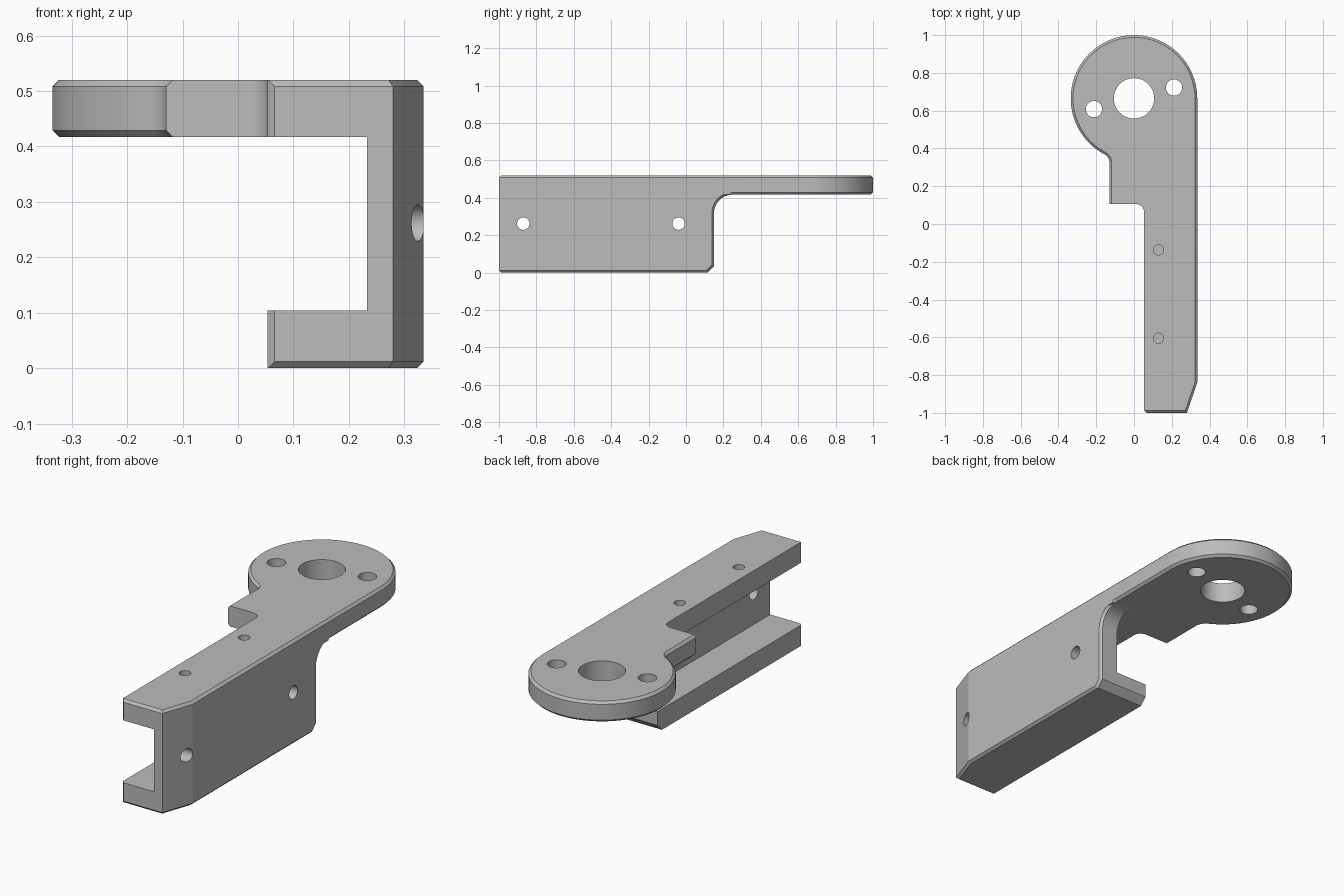
import bpy
import bmesh
from math import cos, sin, radians
from mathutils import Vector, Matrix

if "Cube" in bpy.data.objects:
    bpy.data.objects.remove(bpy.data.objects["Cube"])

CH = 0.012                      # edge chamfer
HEIGHT = 0.52
PLATE_Z, FLANGE_Z = 0.417, 0.104
LEFT, WEB, RIGHT = 0.053, 0.233, 0.335
HEAD_Y = 0.665

grey = bpy.data.materials.new("machined grey")
grey.use_nodes = True
grey.diffuse_color = (0.5, 0.5, 0.5, 1)
grey.node_tree.nodes["Principled BSDF"].inputs["Base Color"].default_value = (0.5, 0.5, 0.5, 1)


def make(name, bm):
    bmesh.ops.recalc_face_normals(bm, faces=bm.faces)
    mesh = bpy.data.meshes.new(name)
    bm.to_mesh(mesh)
    bm.free()
    mesh.materials.append(grey)
    ob = bpy.data.objects.new(name, mesh)
    bpy.context.collection.objects.link(ob)
    return ob


def loft(name, rings):
    """Closed solid through rings of equal length."""
    bm = bmesh.new()
    rows = [[bm.verts.new(p) for p in ring] for ring in rings]
    n = len(rows[0])
    for a, b in zip(rows, rows[1:]):
        for i in range(n):
            j = (i + 1) % n
            bm.faces.new((a[i], a[j], b[j], b[i]))
    bm.faces.new(rows[0])
    bm.faces.new(rows[-1])
    return make(name, bm)


def inset(pts, dist):
    """Move each edge of a counter-clockwise outline inward by its own distance."""
    out = []
    for i, p in enumerate(pts):
        p = Vector(p)
        e1 = (p - Vector(pts[i - 1])).normalized()
        e2 = (Vector(pts[(i + 1) % len(pts)]) - p).normalized()
        a, b = Vector((-e1.y, e1.x)), Vector((-e2.y, e2.x))
        d1, d2 = dist[i - 1], dist[i]
        det = a.x * b.y - a.y * b.x
        if abs(det) < 1e-4:
            v = b * d2
        else:
            v = Vector((d1 * b.y - d2 * a.y, d2 * a.x - d1 * b.x)) / det
        out.append(tuple(p + v))
    return out


def arc(cx, cy, r, start, end, steps):
    angles = [radians(start + (end - start) * i / steps) for i in range(steps + 1)]
    return [(cx + r * cos(t), cy + r * sin(t)) for t in angles]


def at_z(pts, z):
    return [(x, y, z) for x, y in pts]


def at_x(pts, x):
    return [(x, y, z) for y, z in pts]


def box(name, lo, hi):
    x0, y0, z0 = lo
    x1, y1, z1 = hi
    base = [(x0, y0), (x1, y0), (x1, y1), (x0, y1)]
    return loft(name, [at_z(base, z0), at_z(base, z1)])


def drill(name, centre, r, depth, axis="Z"):
    bm = bmesh.new()
    turn = Matrix.Rotation(radians(90), 4, "Y") if axis == "X" else Matrix()
    bmesh.ops.create_cone(bm, cap_ends=True, segments=48, radius1=r, radius2=r,
                          depth=depth, matrix=Matrix.Translation(centre) @ turn)
    return make(name, bm)


def combine(ob, tool, operation):
    mod = ob.modifiers.new(operation.lower(), "BOOLEAN")
    mod.operation, mod.solver, mod.object = operation, "EXACT", tool
    tool.hide_render = True
    bpy.context.view_layer.objects.active = ob
    bpy.ops.object.modifier_apply(modifier=mod.name)
    bpy.data.objects.remove(tool)


# Top plate: outline pieces with (points, top chamfer, bottom chamfer)
front = [(LEFT + 0.013, -1), (0.28, -1)]
pieces = [
    (front + [(RIGHT, -0.84), (RIGHT, 0.24)], CH, 0),
    ([(RIGHT, 0.25)], CH, CH),
    (arc(0, HEAD_Y, RIGHT, 0, 242.1, 56), CH, CH),
    (arc(-0.18, 0.325, 0.05, 62.1, 0, 8)[1:], CH, CH),
    ([(-0.13, 0.105)], 0, 0),
    (arc(LEFT - 0.04, 0.065, 0.04, 90, 0, 10), 0, 0),
    ([(LEFT, -0.987)], 0, 0),
]
outline, top, bottom = [], [], []
for pts, t, b in pieces:
    outline += pts
    top += [t] * len(pts)
    bottom += [b] * len(pts)
bracket = loft("bracket", [
    at_z(inset(outline, bottom), PLATE_Z),
    at_z(outline, PLATE_Z + CH),
    at_z(outline, HEIGHT - CH),
    at_z(inset(outline, top), HEIGHT)])

# Lower channel: web and bottom flange
base = front + [(RIGHT, -0.84), (RIGHT, 0.4), (LEFT, 0.4), (LEFT, -0.987)]
channel = loft("channel", [
    at_z(inset(base, [CH, CH, CH, 0, 0, 0]), 0),
    at_z(base, CH),
    at_z(base, 0.46)])

# Side profile trims the channel's rear end with a cut corner and a fillet
fillet = arc(0.25, PLATE_Z - 0.1, 0.1, 180, 90, 12)
side = [(-1.2, -0.2), (-0.085, -0.2), (0.15, 0.035)] + fillet + [(0.25, 0.6), (-1.2, 0.6)]
reach = 0.037
widths = [0] + [reach] * (len(fillet) + 1) + [0, 0, 0]
trim = loft("side_trim", [
    at_x(side, -0.2),
    at_x(side, RIGHT - CH),
    at_x(inset(side, widths), RIGHT - CH + reach)])
combine(channel, trim, "INTERSECT")
combine(channel, box("cavity", (-0.5, -1.5, FLANGE_Z), (WEB, 0.6, 0.7)), "DIFFERENCE")
combine(bracket, channel, "UNION")

# Bore and screw holes
for x, y, r in [(0, HEAD_Y, 0.107), (0.212, 0.722, 0.043), (-0.212, 0.608, 0.043),
                (0.13, -0.137, 0.027), (0.13, -0.605, 0.027)]:
    combine(bracket, drill("plate_drill", (x, y, 0.47), r, 0.3), "DIFFERENCE")
for y in (-0.87, -0.04):
    combine(bracket, drill("web_drill", (0.3, y, 0.262), 0.033, 0.3, "X"), "DIFFERENCE")

bpy.ops.object.select_all(action="DESELECT")
bracket.select_set(True)
bpy.context.view_layer.objects.active = bracket
bpy.ops.object.shade_smooth_by_angle(angle=radians(15))
